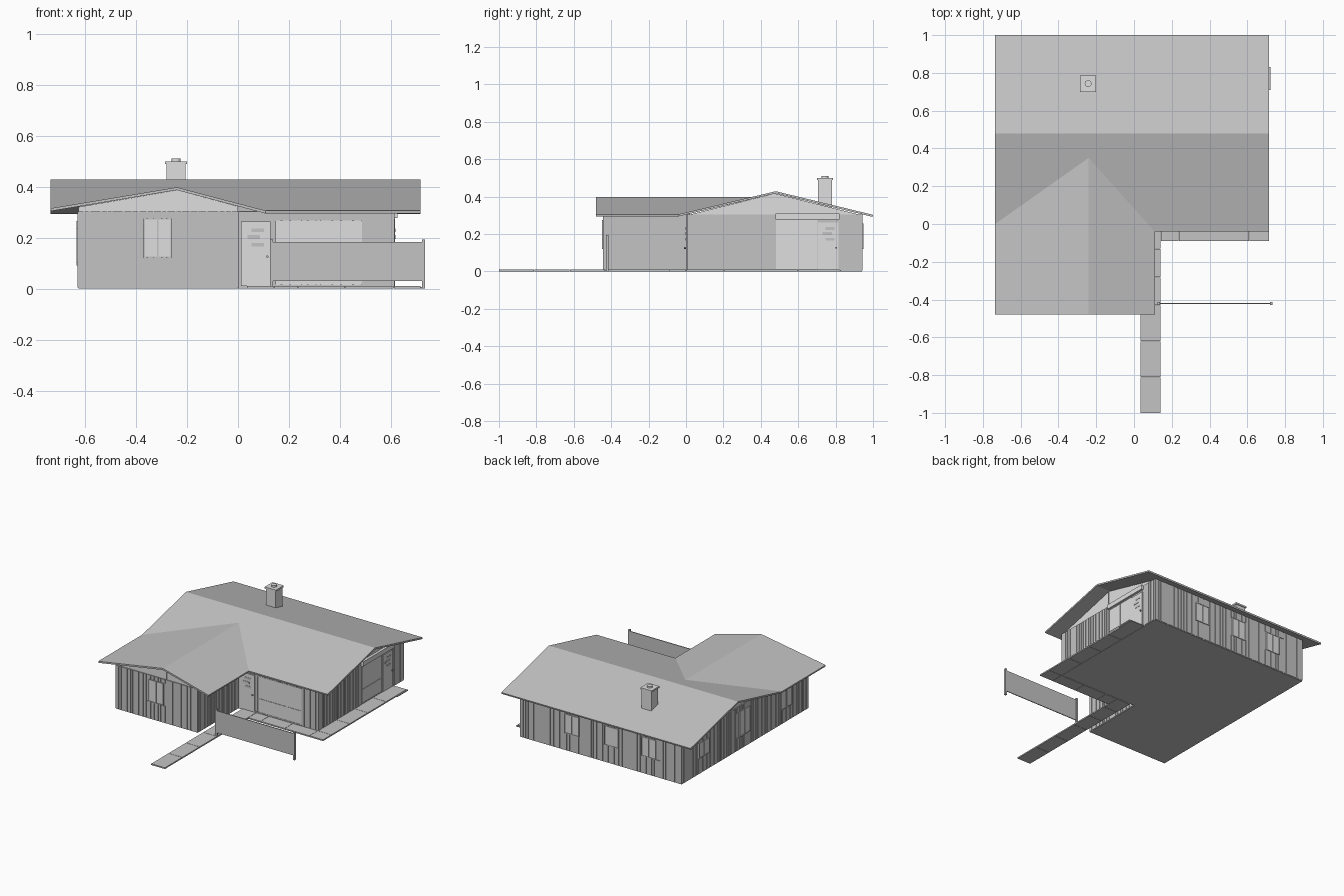
import bpy, bmesh, math, random
from mathutils import Matrix, Vector

if "Cube" in bpy.data.objects:
    bpy.data.objects.remove(bpy.data.objects["Cube"])
random.seed(4)


def material(name, v):
    m = bpy.data.materials.new(name)
    m.diffuse_color = (v, v, v, 1)
    m.use_nodes = True
    m.node_tree.nodes["Principled BSDF"].inputs["Base Color"].default_value = m.diffuse_color
    return m


GREY = material("mid grey", 0.55)
LIGHT = material("light grey", 0.74)


def finish(name, bm, mat):
    bmesh.ops.recalc_face_normals(bm, faces=bm.faces)
    me = bpy.data.meshes.new(name)
    bm.to_mesh(me)
    bm.free()
    me.materials.append(mat)
    ob = bpy.data.objects.new(name, me)
    bpy.context.collection.objects.link(ob)
    return ob


def boxes(name, items, mat):
    """One object made of boxes given as (x0, x1, y0, y1, z0, z1)."""
    bm = bmesh.new()
    for x0, x1, y0, y1, z0, z1 in items:
        m = Matrix.Translation(((x0 + x1) / 2, (y0 + y1) / 2, (z0 + z1) / 2))
        m = m @ Matrix.Diagonal((abs(x1 - x0), abs(y1 - y0), z1 - z0, 1))
        bmesh.ops.create_cube(bm, size=1, matrix=m)
    return finish(name, bm, mat)


def prism(name, pts, shift, mat):
    """Extrude a closed outline of 3D points along a vector."""
    bm = bmesh.new()
    f = bm.faces.new([bm.verts.new(p) for p in pts])
    r = bmesh.ops.extrude_face_region(bm, geom=[f])
    vs = [g for g in r["geom"] if isinstance(g, bmesh.types.BMVert)]
    bmesh.ops.translate(bm, verts=vs, vec=Vector(shift))
    return finish(name, bm, mat)


def cyl(name, loc, r, depth, mat, rot=(0, 0), seg=16):
    bm = bmesh.new()
    m = Matrix.Translation(loc) @ Matrix.Rotation(rot[0], 4, 'X') @ Matrix.Rotation(rot[1], 4, 'Y')
    bmesh.ops.create_cone(bm, cap_ends=True, segments=seg, radius1=r, radius2=r,
                          depth=depth, matrix=m)
    return finish(name, bm, mat)


# Wall planes: axis of the normal, position, outward sign
WALLS = {
    "wing_front": ('y', -0.44, -1), "main_front": ('y', 0.005, -1),
    "wing_right": ('x', 0.0, 1), "main_right": ('x', 0.61, 1),
    "back": ('y', 0.94, 1), "left": ('x', -0.625, -1),
}


def on_wall(wall, u0, u1, z0, z1, depth):
    """Box lying on a wall and standing out by depth."""
    axis, p, s = WALLS[wall]
    a, b = sorted((p - s * 0.003, p + s * depth))
    return (a, b, u0, u1, z0, z1) if axis == 'x' else (u0, u1, a, b, z0, z1)


# Solid walls
boxes("main_walls", [(-0.625, 0.61, 0.005, 0.94, 0, 0.303)], GREY)
boxes("wing_walls", [(-0.625, 0, -0.44, 0.02, 0, 0.303)], GREY)

# Gable infill
prism("main_gable", [(-0.622, 0.005, 0.30), (-0.622, 0.475, 0.416), (-0.622, 0.94, 0.30)],
      (1.23, 0, 0), LIGHT)
prism("wing_gable", [(-0.625, -0.438, 0.302), (-0.625, -0.438, 0.32), (-0.24, -0.438, 0.386),
                     (0, -0.438, 0.322), (0, -0.438, 0.302)], (0, 0.46, 0), LIGHT)
boxes("gable_seams", [on_wall("main_right", 0.472, 0.476, 0.303, 0.412, 0.002),
                      on_wall("wing_front", -0.242, -0.238, 0.303, 0.382, 0.002)], LIGHT)

# Roof: two main slopes and a lower cross gable meeting in valleys
bm = bmesh.new()
P = [bm.verts.new(p) for p in [
    (-0.735, 1.0, 0.302), (0.715, 1.0, 0.302), (0.715, 0.48, 0.428), (-0.735, 0.48, 0.428),
    (0.715, -0.04, 0.305), (0.11, -0.04, 0.305), (-0.24, 0.35, 0.397), (-0.735, 0.0, 0.3145),
    (-0.735, -0.48, 0.3145), (-0.24, -0.48, 0.397), (0.11, -0.48, 0.305)]]
for idx in [(0, 3, 2, 1), (3, 7, 6, 5, 4, 2), (7, 8, 9, 6), (6, 9, 10, 5)]:
    bm.faces.new([P[i] for i in idx])
roof = finish("roof", bm, GREY)
if roof.data.polygons[0].normal.z < 0:
    roof.data.flip_normals()
mod = roof.modifiers.new("thickness", 'SOLIDIFY')
mod.thickness = 0.011
mod.offset = -1

# Windows: (wall, u0, u1, z0, z1)
WINDOWS = [("wing_front", -0.37, -0.26, 0.12, 0.275)]
WINDOWS += [("back", c - 0.055, c + 0.055, 0.12, 0.255) for c in (-0.375, -0.09, 0.215)]
WINDOWS += [("left", 0.64, 0.76, 0.11, 0.215), ("left", 0.195, 0.315, 0.09, 0.265),
            ("left", -0.26, -0.14, 0.10, 0.235)]
for i, (w, u0, u1, z0, z1) in enumerate(WINDOWS):
    t, m = 0.005, (u0 + u1) / 2
    boxes(f"window_glass_{i}", [on_wall(w, u0, u1, z0, z1, 0.005)], LIGHT)
    boxes(f"window_frame_{i}", [on_wall(w, u0, u1, z0, z0 + t, 0.009),
                                on_wall(w, u0, u1, z1 - t, z1, 0.009)] +
          [on_wall(w, c - t / 2, c + t / 2, z0, z1, 0.009) for c in (u0 + t / 2, m, u1 - t / 2)],
          GREY if w == "wing_front" else LIGHT)

# Large glazing with mullions
GLAZING = [("main_front", 0.15, 0.485, 0.015, 0.265, 3), ("main_right", 0.482, 0.70, 0.015, 0.272, 2)]
for w, u0, u1, z0, z1, n in GLAZING:
    boxes(w + "_glazing", [on_wall(w, u0, u1, z0, z1, 0.003)], LIGHT)
    bars = [on_wall(w, u0, u1, z - 0.002, z + 0.002, 0.006) for z in (z0, 0.11, z1)]
    for i in range(n + 1):
        u = u0 + (u1 - u0) * i / n
        bars.append(on_wall(w, u - 0.002, u + 0.002, z0, z1, 0.006))
    boxes(w + "_mullions", bars, LIGHT)

# Doors with three small slots and a knob
DOORS = [("main_front", 0.012, 0.127, 1), ("main_right", 0.705, 0.815, 1)]
for w, u0, u1, s in DOORS:
    boxes(w + "_door", [on_wall(w, u0, u1, 0.01, 0.262, 0.006)], LIGHT)
    boxes(w + "_door_slots", [on_wall(w, u0 + a, u0 + a + 0.05, z, z + 0.014, 0.008)
                              for a, z in ((0.04, 0.165), (0.025, 0.195), (0.04, 0.222))], GREY)
    axis, p, out = WALLS[w]
    loc = (p + 0.008, u1 - 0.012, 0.125) if axis == 'x' else (u1 - 0.012, p - 0.008, 0.125)
    cyl(w + "_knob", loc, 0.005, 0.014, GREY,
        (0, math.pi / 2) if axis == 'x' else (math.pi / 2, 0), 10)
boxes("side_header", [on_wall("main_right", 0.478, 0.82, 0.276, 0.308, 0.016)], LIGHT)

# Upright boards on the walls, broken around the openings
OPEN = WINDOWS + [g[:5] for g in GLAZING] + [(w, a, b, 0, 0.265) for w, a, b, s in DOORS]
RUNS = {"wing_front": (-0.625, 0), "main_front": (0.0, 0.61), "wing_right": (-0.44, 0.0),
        "main_right": (0.005, 0.94), "back": (-0.625, 0.61), "left": (-0.44, 0.94)}
for w, (a, b) in RUNS.items():
    items = []
    u = a
    while u < b - 0.012:
        e = min(u + random.choice((0.014, 0.02, 0.028, 0.04)), b)
        spans = [(0.004, 0.303)]
        for o in OPEN:
            if o[0] == w and u < o[2] and e > o[1]:
                spans = [(0.004, o[3]), (o[4], 0.303)]
        if not (w == "main_right" and e > 0.475 and u < 0.82):
            items += [on_wall(w, u, e, z0, z1, 0.004) for z0, z1 in spans if z1 - z0 > 0.01]
        u = e + random.choice((0.004, 0.005, 0.007))
    boxes(w + "_boards", items, GREY)

# Chimney with cap and flue
boxes("chimney", [(-0.28, -0.205, 0.705, 0.78, 0.34, 0.492)], LIGHT)
boxes("chimney_cap", [(-0.286, -0.2, 0.70, 0.786, 0.488, 0.499)], LIGHT)
cyl("chimney_flue", (-0.243, 0.743, 0.50), 0.018, 0.02, LIGHT)

# Paved path in slabs
G = 0.002
ys = [-1.0, -0.81, -0.62, -0.43, -0.28, -0.13, 0.0]
xs = [0.14, 0.235, 0.42, 0.61, 0.715]
sy = [0.0, 0.2, 0.4, 0.6, 0.82]
path = [(0.035, 0.14, p, q - G, 0, 0.009) for p, q in zip(ys, ys[1:])]
path += [(p + G, q, -0.09, 0.0, 0, 0.009) for p, q in zip(xs, xs[1:])]
path += [(0.612, 0.715, p + G, q, 0, 0.009) for p, q in zip(sy, sy[1:])]
path.append((0.612, 0.722, 0.71, 0.83, 0, 0.006))
boxes("path_slabs", path, GREY)

# Garden screen and its posts
boxes("screen_panel", [(0.132, 0.722, -0.424, -0.418, 0.03, 0.182)], GREY)
boxes("screen_posts", [(x - 0.006, x + 0.006, -0.428, -0.414, 0, 0.193) for x in (0.131, 0.727)], GREY)
